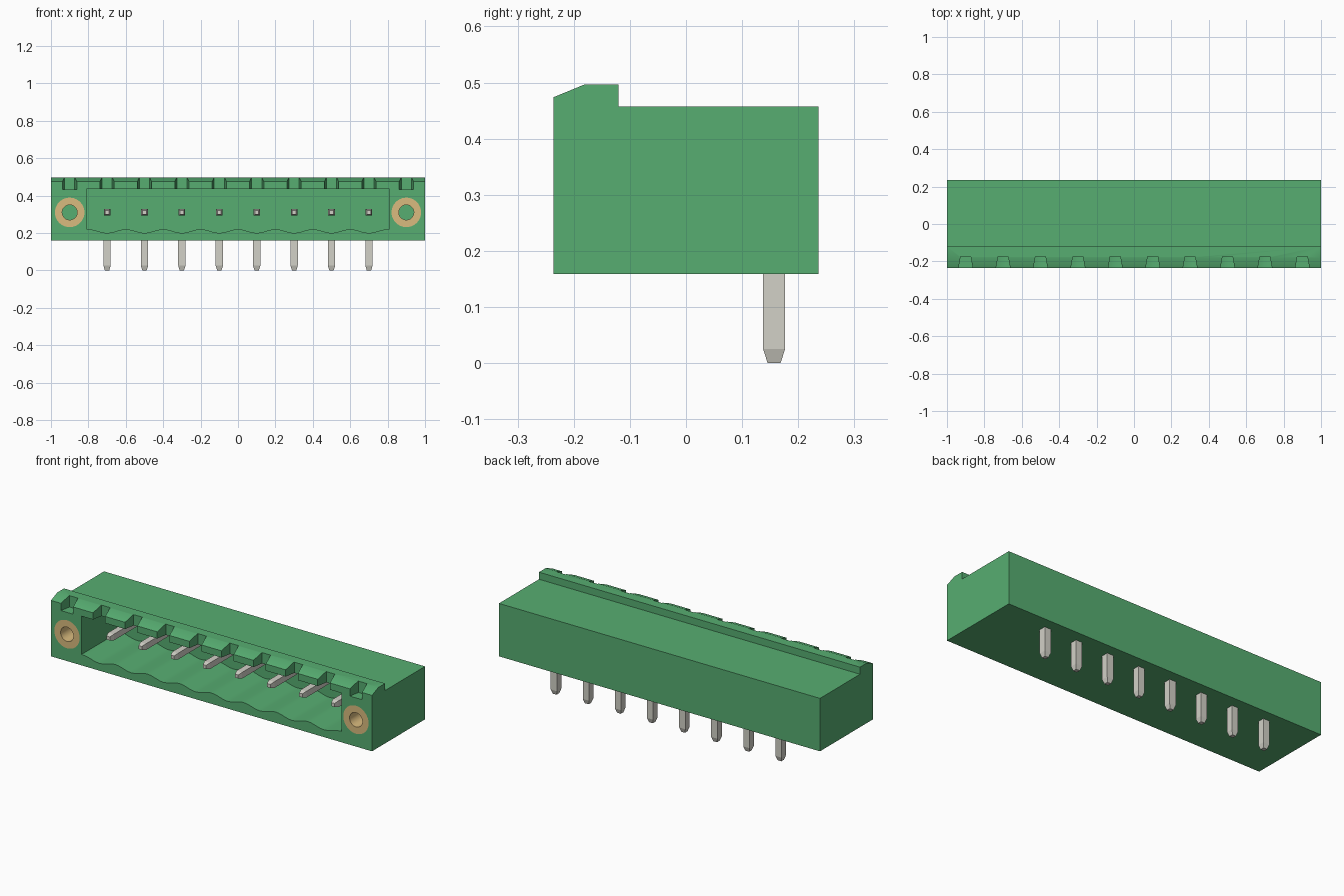
import bpy, bmesh, math
from mathutils import Vector

if "Cube" in bpy.data.objects:
    bpy.data.objects.remove(bpy.data.objects["Cube"], do_unlink=True)


def material(name, rgb):
    m = bpy.data.materials.new(name)
    m.use_nodes = True
    m.diffuse_color = (*rgb, 1)
    m.node_tree.nodes["Principled BSDF"].inputs["Base Color"].default_value = (*rgb, 1)
    return m


GREEN = material("green plastic", (0.095, 0.42, 0.166))
METAL = material("pale metal", (0.645, 0.638, 0.572))
BRASS = material("brass", (0.70, 0.50, 0.21))


def finish(name, bm, mat):
    bmesh.ops.recalc_face_normals(bm, faces=bm.faces[:])
    me = bpy.data.meshes.new(name)
    bm.to_mesh(me)
    bm.free()
    me.materials.append(mat)
    ob = bpy.data.objects.new(name, me)
    bpy.context.collection.objects.link(ob)
    return ob


def prism(bm, points, vec):
    """Extrude a closed outline along a vector."""
    face = bm.faces.new([bm.verts.new(p) for p in points])
    out = bmesh.ops.extrude_face_region(bm, geom=[face])
    verts = [g for g in out["geom"] if isinstance(g, bmesh.types.BMVert)]
    bmesh.ops.translate(bm, verts=verts, vec=vec)


def circle(x, y, z, r, n=40):
    return [(x + r * math.cos(2 * math.pi * i / n), y,
             z + r * math.sin(2 * math.pi * i / n)) for i in range(n)]


def activate(ob):
    bpy.ops.object.select_all(action='DESELECT')
    ob.select_set(True)
    bpy.context.view_layer.objects.active = ob


def cut(target, cutter):
    cutter.hide_render = True
    mod = target.modifiers.new("cut", 'BOOLEAN')
    mod.operation = 'DIFFERENCE'
    mod.solver = 'EXACT'
    mod.object = cutter
    activate(target)
    bpy.ops.object.modifier_apply(modifier=mod.name)
    bpy.data.objects.remove(cutter, do_unlink=True)


FRONT, PITCH, PIN_Z = -0.236, 0.2, 0.31
PIN_X = [(i - 3.5) * PITCH for i in range(8)]

# Housing: side profile with the raised, sloped front lip
profile = [(FRONT, 0.159), (0.236, 0.159), (0.236, 0.457), (-0.12, 0.457),
           (-0.12, 0.497), (-0.18, 0.497), (FRONT, 0.474)]
bm = bmesh.new()
prism(bm, [(-1, y, z) for y, z in profile], (2, 0, 0))
housing = finish("housing", bm, GREEN)

# Socket cavity with a scalloped floor
floor = [(-0.81, 0.22)]
for i in range(8 * 10 + 1):
    x = -0.8 + i * PITCH / 10
    floor.append((x, 0.21 + 0.01 * math.cos(2 * math.pi * (x + 0.8) / PITCH)))
outline = floor + [(0.81, 0.22), (0.81, 0.436), (-0.81, 0.436)]
bm = bmesh.new()
prism(bm, [(x, FRONT - 0.05, z) for x, z in outline], (0, 0.05 + 0.336, 0))
cut(housing, finish("cavity_cutter", bm, GREEN))

# Tapered notches along the lip
bm = bmesh.new()
for i in range(10):
    x = (i - 4.5) * PITCH
    prism(bm, [(x - 0.041, -0.252, 0.433), (x + 0.041, -0.252, 0.433),
               (x + 0.027, -0.175, 0.433), (x - 0.027, -0.175, 0.433)], (0, 0, 0.1))
cut(housing, finish("notch_cutter", bm, GREEN))

# Pockets for the threaded inserts
bm = bmesh.new()
for x in (-0.9, 0.9):
    prism(bm, circle(x, FRONT - 0.05, PIN_Z, 0.079), (0, 0.35, 0))
cut(housing, finish("pocket_cutter", bm, GREEN))
activate(housing)
bpy.ops.object.shade_smooth_by_angle(angle=math.radians(25))

# Threaded inserts: brass tubes flush with the front
for side, x in (("right", -0.9), ("left", 0.9)):
    bm = bmesh.new()
    rings = [[bm.verts.new(p) for p in circle(x, y, PIN_Z, r)]
             for y, r in ((FRONT, 0.079), (FRONT, 0.04), (FRONT + 0.3, 0.04), (FRONT + 0.3, 0.079))]
    for a, b in zip(rings, rings[1:] + rings[:1]):
        for i in range(len(a)):
            j = (i + 1) % len(a)
            bm.faces.new((a[i], a[j], b[j], b[i]))
    insert = finish(side + "_insert", bm, BRASS)
    activate(insert)
    bpy.ops.object.shade_smooth_by_angle(angle=math.radians(30))


def bar(bm, tip, axis, length, half=0.0195, tip_half=0.0115, taper=0.025):
    """Square bar with a tapered tip, running from the tip along the axis."""
    tip, axis = Vector(tip), Vector(axis)
    u = Vector((1, 0, 0))
    v = axis.cross(u)
    rings = []
    for d, h in ((0, tip_half), (taper, half), (length, half)):
        rings.append([bm.verts.new(tip + axis * d + u * (a * h) + v * (b * h))
                      for a, b in ((-1, -1), (1, -1), (1, 1), (-1, 1))])
    bm.faces.new(rings[0])
    bm.faces.new(rings[-1])
    for a, b in zip(rings, rings[1:]):
        for i in range(4):
            j = (i + 1) % 4
            bm.faces.new((a[i], a[j], b[j], b[i]))


# Right-angle contact pins: solder leg below, contact inside the socket
for n, x in enumerate(PIN_X, 1):
    bm = bmesh.new()
    bar(bm, (x, 0.157, 0), (0, 0, 1), PIN_Z + 0.0195)
    bar(bm, (x, -0.155, PIN_Z), (0, 1, 0), 0.30, half=0.0175, tip_half=0.01)
    finish("pin_%d" % n, bm, METAL)
